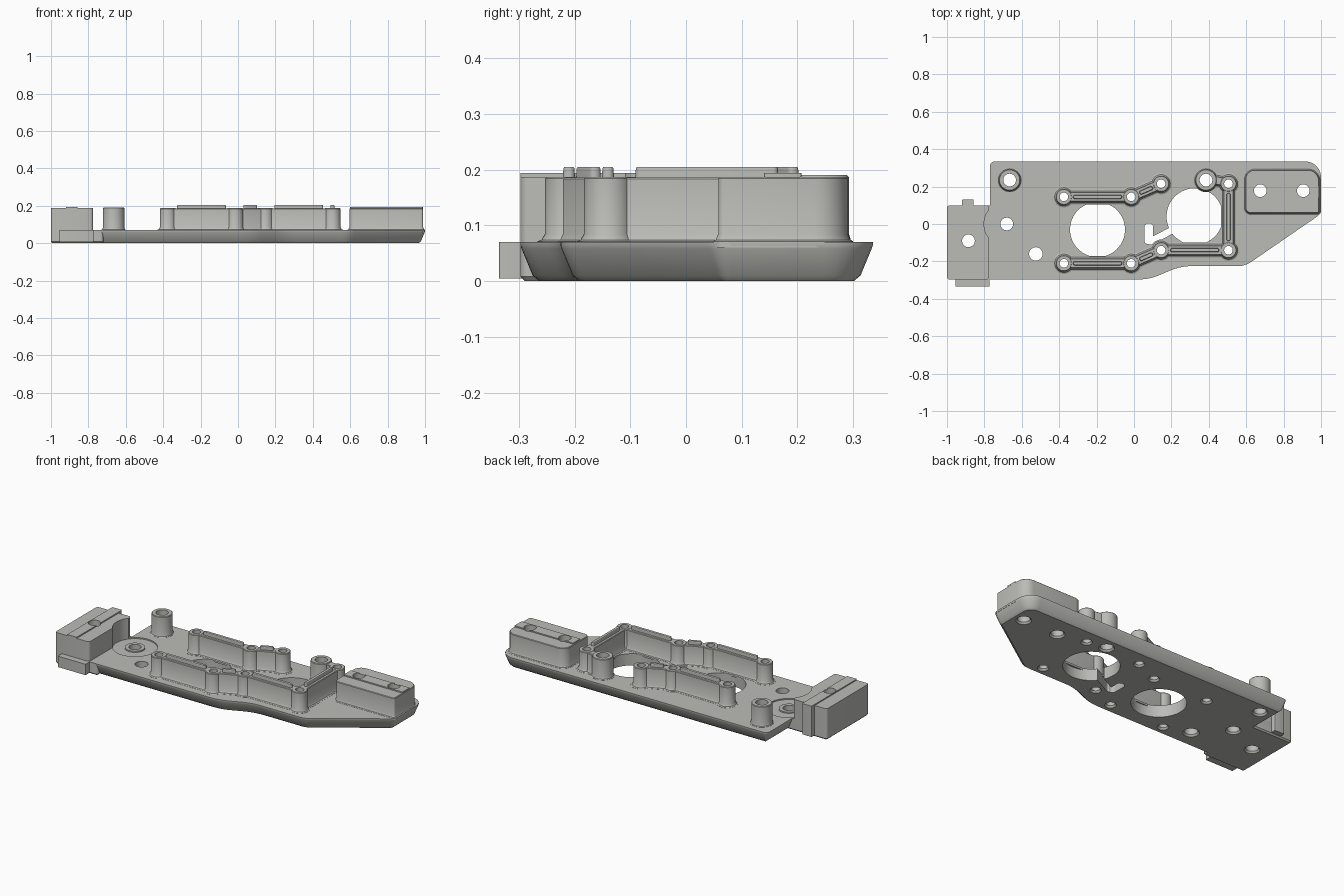
import bpy, bmesh, math
from mathutils import Vector

if "Cube" in bpy.data.objects:
    bpy.data.objects.remove(bpy.data.objects["Cube"])

metal = bpy.data.materials.new("light grey metal")
metal.diffuse_color = (0.50, 0.50, 0.475, 1)
metal.use_nodes = True
metal.node_tree.nodes["Principled BSDF"].inputs["Base Color"].default_value = metal.diffuse_color


def circle(x, y, r, n=32):
    """Outline function: a circle grown by d."""
    return lambda d: [(x + (r + d) * math.cos(2 * math.pi * i / n),
                       y + (r + d) * math.sin(2 * math.pi * i / n)) for i in range(n)]


def rounded(corners, n=6):
    """Outline function: counter-clockwise polygon of (x, y, radius) grown by d."""
    def outline(d):
        base = [Vector(c[:2]) for c in corners]
        k, moved, dirs = len(base), [], []
        for i in range(k):
            a = (base[i] - base[i - 1]).normalized()
            b = (base[(i + 1) % k] - base[i]).normalized()
            na, nb = Vector((a.y, -a.x)), Vector((b.y, -b.x))
            moved.append(base[i] + (na + nb) * (d / (1 + na.dot(nb))))
            dirs.append((a, b))
        pts = []
        for p, (a, b), c in zip(moved, dirs, corners):
            turn = math.atan2(a.x * b.y - a.y * b.x, a.dot(b))
            s = 1 if turn > 0 else -1
            r = max(c[2] + s * d, 0.003)
            start = p - a * (r * math.tan(abs(turn) / 2))
            centre = start + Vector((-a.y, a.x)) * (r * s)
            ang = math.atan2(start.y - centre.y, start.x - centre.x)
            for j in range(n + 1):
                t = ang + turn * j / n
                pts.append((centre.x + r * math.cos(t), centre.y + r * math.sin(t)))
        return pts
    return outline


def box(x0, x1, y0, y1, r=0.015):
    return rounded([(x0, y0, r), (x1, y0, r), (x1, y1, r), (x0, y1, r)], 4)


def bar(p, q, w):
    """Straight round-ended bar of half width w from p to q."""
    p, q = Vector(p), Vector(q)
    u = (q - p).normalized() * w
    v = Vector((-u.y, u.x))
    return rounded([(*c, w * 0.9) for c in (p - u - v, q + u - v, q + u + v, p - u + v)])


def add_loft(bm, outline, levels):
    """Stack the outline at each (z, growth) level and close both ends."""
    rings = [[bm.verts.new((x, y, z)) for x, y in outline(d)] for z, d in levels]
    for lo, hi in zip(rings, rings[1:]):
        for i in range(len(lo)):
            j = (i + 1) % len(lo)
            bm.faces.new((lo[i], lo[j], hi[j], hi[i]))
    bm.faces.new(rings[0][::-1])
    bm.faces.new(rings[-1])


parts = []


def solid(name, shapes, helper=False):
    bm = bmesh.new()
    for outline, levels in shapes:
        add_loft(bm, outline, levels)
    bmesh.ops.recalc_face_normals(bm, faces=bm.faces)
    me = bpy.data.meshes.new(name)
    bm.to_mesh(me)
    bm.free()
    ob = bpy.data.objects.new(name, me)
    bpy.context.collection.objects.link(ob)
    me.materials.append(metal)
    if helper:
        ob.hide_render = True
    else:
        parts.append(ob)
    return ob


def cut(ob, cutter):
    mod = ob.modifiers.new("cut", 'BOOLEAN')
    mod.object, mod.operation, mod.solver = cutter, 'DIFFERENCE', 'EXACT'


TOP = 0.187


def flared(top=TOP, f=0.014):
    """Side levels with a small fillet where a part meets the plate."""
    return [(0.06, f), (0.071, f), (0.074, f * 0.45), (0.085, 0), (top - 0.003, 0), (top, -0.003)]


# Tapered base plate and straight-sided left wing
plate = solid("base_plate", [(rounded([
    (-0.77, -0.297, 0.02), (0.08, -0.297, 0.3), (0.25, -0.225, 0.3), (0.594, -0.225, 0.12),
    (1.0, 0.054, 0.05), (1.0, 0.335, 0.085), (-0.77, 0.335, 0.025)]),
    [(0, -0.034), (0.01, -0.022), (0.058, -0.002), (0.064, 0), (0.07, 0)])])
wing = solid("left_wing", [(box(-1, -0.72, -0.297, 0.1), [(0, -0.008), (0.008, 0), (0.07, 0)])])

# Left mounting block with its key strip and front clip
left_block = solid("left_block", [(box(-1, -0.775, -0.297, 0.1), [(0.06, 0), (TOP, 0)])])
solid("left_key_strip", [(box(-0.92, -0.857, -0.297, 0.13, 0.004), [(0.01, 0), (0.194, 0)])])
solid("front_clip", [(box(-0.955, -0.772, -0.335, -0.28, 0.004), [(0.005, 0), (0.07, 0)])])

# Right mounting block with its key strip
solid("right_block", [(rounded([(0.595, 0.058, 0.03), (0.99, 0.058, 0.012), (0.99, 0.29, 0.06),
                                (0.595, 0.29, 0.05)]), flared(TOP, 0.01))])
solid("right_key_strip", [(box(0.6, 0.988, 0.14, 0.207, 0.004), [(0.18, 0), (0.194, 0)])])

# Tall round posts and the hub inside the shallow recess
posts = [(-0.665, 0.235), (0.385, 0.235)]
for i, (x, y) in enumerate(posts):
    solid(f"post_{i + 1}", [(circle(x, y, 0.057), [(0.0 if i == 0 else 0.03, 0)] + flared(0.19, 0.008))])
solid("recess_hub", [(circle(-0.68, 0, 0.055), [(0.01, 0), (0.07, 0)])])

# Gearbox frame: screw bosses joined by walls carrying thin sealing ribs
bosses = [(-0.375, 0.145), (-0.015, 0.145), (0.145, 0.215), (0.505, 0.215),
          (0.505, -0.14), (0.145, -0.14), (-0.015, -0.21), (-0.375, -0.21)]
for i, (x, y) in enumerate(bosses):
    solid(f"frame_boss_{i + 1}", [(circle(x, y, 0.043), flared())])
for n, (i, j) in enumerate([(0, 1), (1, 2), (3, 4), (4, 5), (5, 6), (6, 7)]):
    p, q = Vector(bosses[i]), Vector(bosses[j])
    u = (q - p).normalized()
    solid(f"frame_wall_{n + 1}", [(bar(p, q, 0.026), flared(TOP - 0.001))])
    solid(f"frame_rib_{n + 1}", [(bar(p + u * 0.06, q - u * 0.06, 0.011),
                                  [(0.18, 0), (0.202, -0.001), (0.205, -0.003)])])
solid("post_link_wall", [(bar((0.43, 0.235), (0.505, 0.22), 0.022), flared(TOP - 0.002))])

# Screw holes with a small countersink underneath
through = [(-0.885, -0.09, 0.034), (-0.525, -0.16, 0.036), (-0.68, 0, 0.034),
           (0.675, 0.178, 0.034), (0.905, 0.178, 0.034)]
through += [(x, y, 0.034) for x, y in posts] + [(x, y, 0.023) for x, y in bosses]
holes = solid("hole_cutter", [(circle(x, y, r, 28), [(-0.01, 0.016), (0.01, 0), (0.3, 0)])
                              for x, y, r in through], True)

# Large motor openings, curved slot and its link channel
tall = [(-0.05, 0), (0.12, 0)]
openings = [solid("opening_cutter", [(circle(-0.195, -0.03, 0.147, 64), tall),
                                     (circle(0.325, 0.04, 0.151, 64), tall)], True),
            solid("slot_cutter", [(box(0.055, 0.102, -0.108, 0.003, 0.02), tall)], True),
            solid("channel_cutter", [(bar((0.09, -0.092), (0.21, -0.03), 0.018), 
                                      [(-0.06, 0), (0.13, 0)])], True)]
recess = solid("recess_cutter", [(circle(-0.68, 0, 0.122, 64), [(0.063, 0), (0.3, 0)])], True)

for ob in (plate, wing, left_block):
    cut(ob, recess)
for c in openings:
    cut(plate, c)
for ob in parts:
    if not ob.name.startswith(("frame_rib", "front_clip")):
        cut(ob, holes)

# Bake the cuts, remove the cutters, then smooth the round sides
deps = bpy.context.evaluated_depsgraph_get()
baked = [(ob, bpy.data.meshes.new_from_object(ob.evaluated_get(deps))) for ob in parts]
for ob, me in baked:
    ob.modifiers.clear()
    ob.data = me
for c in openings + [recess, holes]:
    bpy.data.objects.remove(c)
bpy.ops.object.select_all(action='DESELECT')
for ob in parts:
    ob.select_set(True)
bpy.context.view_layer.objects.active = plate
bpy.ops.object.shade_smooth_by_angle(angle=math.radians(30))
